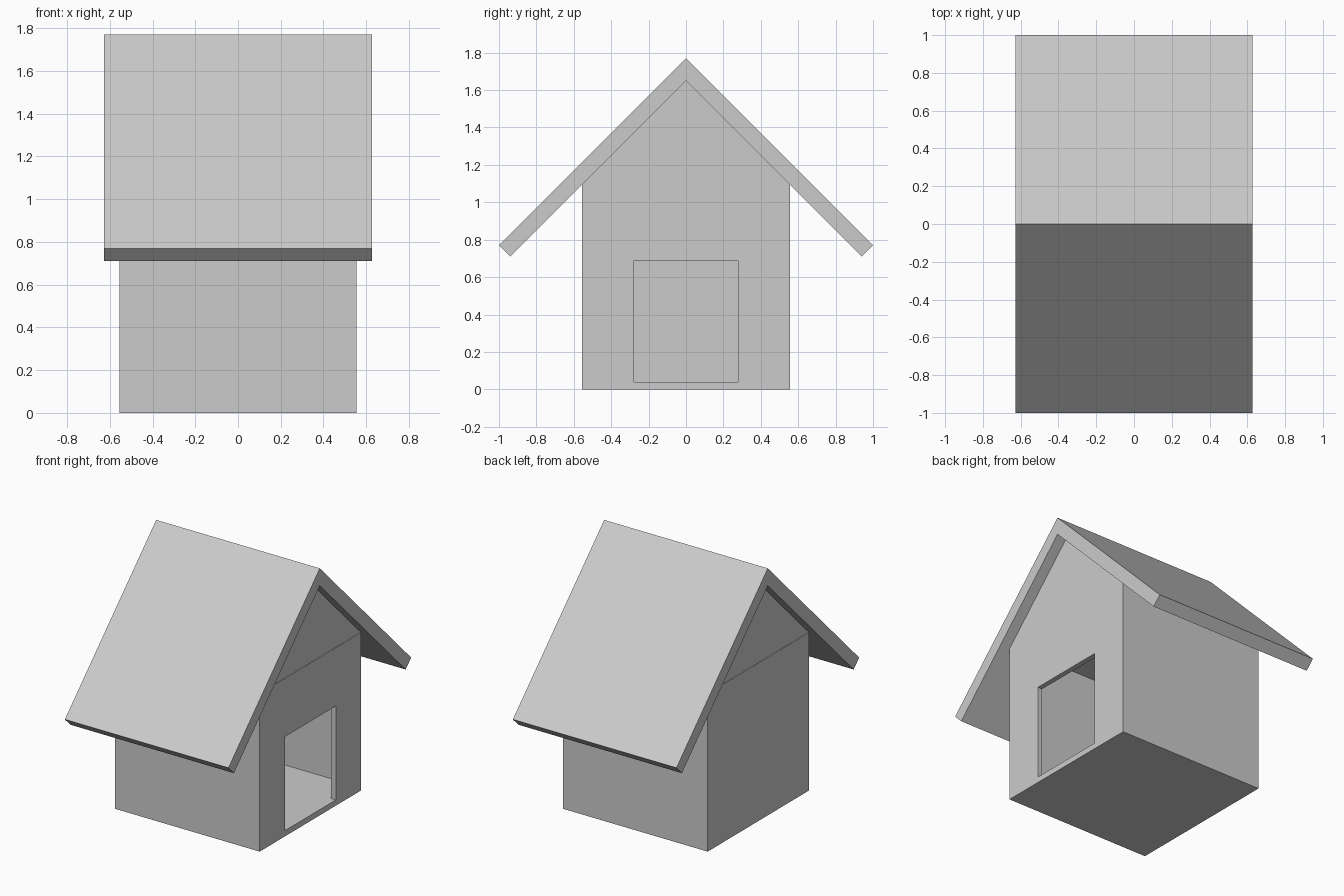
import bpy, bmesh

if "Cube" in bpy.data.objects:
    bpy.data.objects.remove(bpy.data.objects["Cube"])

HALF = 0.555      # half width of the house body
WALL = 0.035      # wall thickness
FLOOR = 0.04      # floor thickness
EAVE = 1.095      # top of the side walls
RIDGE = 1.65      # underside of the roof ridge


def extrude_profile(name, points, x0, x1):
    """Extrude a closed (y, z) outline from x0 to x1."""
    bm = bmesh.new()
    face = bm.faces.new([bm.verts.new((x0, y, z)) for y, z in points])
    out = bmesh.ops.extrude_face_region(bm, geom=[face])["geom"]
    verts = [g for g in out if isinstance(g, bmesh.types.BMVert)]
    bmesh.ops.translate(bm, verts=verts, vec=(x1 - x0, 0, 0))
    bmesh.ops.recalc_face_normals(bm, faces=bm.faces)
    mesh = bpy.data.meshes.new(name)
    bm.to_mesh(mesh)
    bm.free()
    obj = bpy.data.objects.new(name, mesh)
    bpy.context.collection.objects.link(obj)
    return obj


def rect(half_y, z0, z1):
    return [(-half_y, z0), (half_y, z0), (half_y, z1), (-half_y, z1)]


def cut(target, cutter):
    mod = target.modifiers.new(cutter.name, 'BOOLEAN')
    mod.operation = 'DIFFERENCE'
    mod.solver = 'EXACT'
    mod.object = cutter
    cutter.hide_render = True
    cutter.hide_set(True)


# House body: hollow box, closed on top by the gable block
body = extrude_profile("house_body", rect(HALF, 0, EAVE), -HALF, HALF)
inner = HALF - WALL
cut(body, extrude_profile("room_cutter", rect(inner, FLOOR, EAVE + 0.1), -inner, inner))

# Doorway in the right-hand end wall
cut(body, extrude_profile("door_cutter", rect(0.278, FLOOR, 0.69), HALF - 0.2, HALF + 0.1))

# Gable block between the walls and the roof, its base forming the ceiling
extrude_profile("gable", [(-HALF, EAVE), (HALF, EAVE), (0, RIDGE)],
                -HALF + 0.002, HALF - 0.002)

# Roof: two thick slopes with overhanging eaves
half_roof = [(1.0, 0.77), (0.94, 0.71)]
roof_profile = ([(0, 1.77)] + half_roof + [(0, RIDGE)]
                + [(-y, z) for y, z in reversed(half_roof)])
extrude_profile("roof", roof_profile, -0.627, 0.627)
